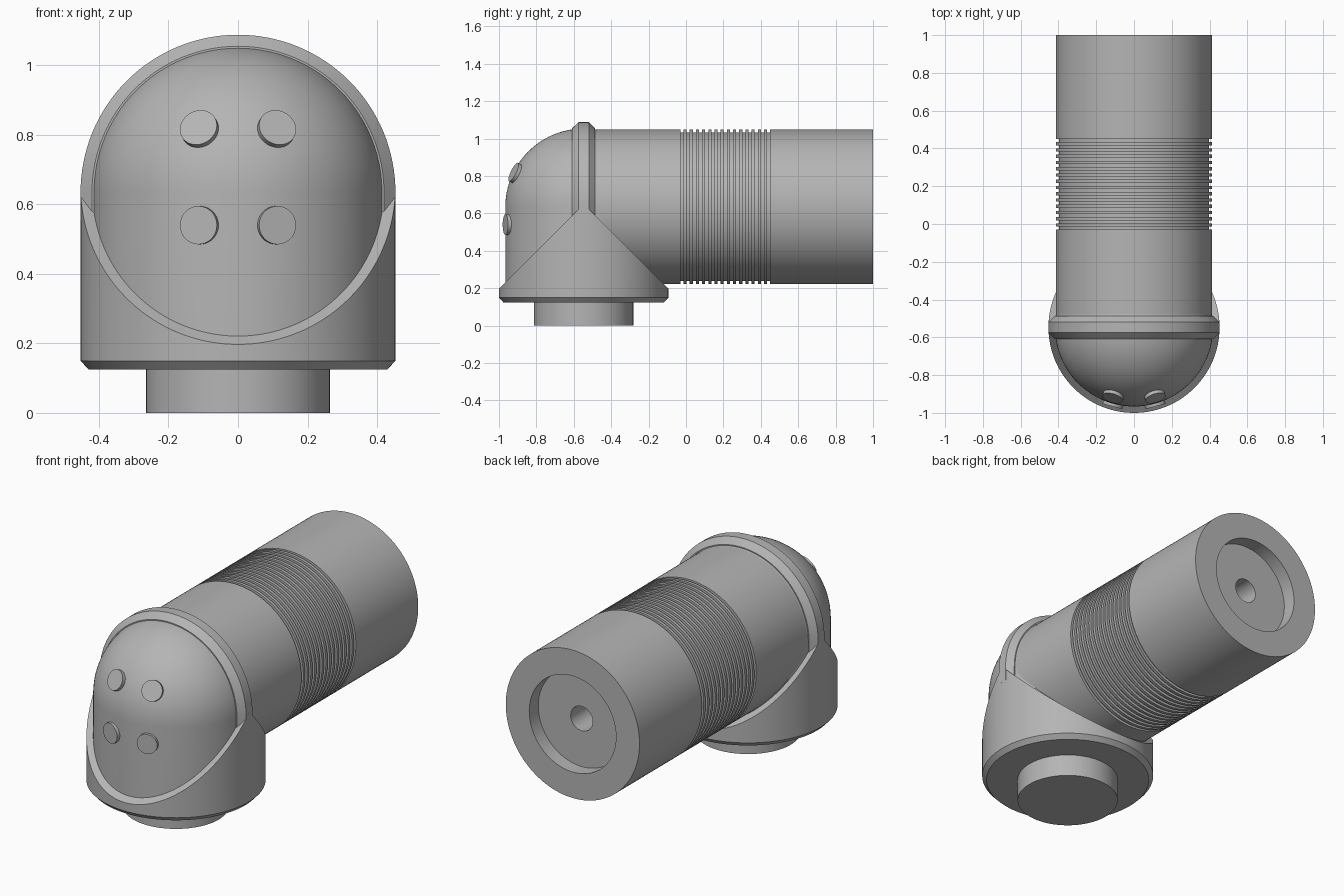
import bpy, bmesh
from math import sin, cos, pi, sqrt, radians
from mathutils import Vector, Matrix

cube = bpy.data.objects.get("Cube")
if cube:
    bpy.data.objects.remove(cube)

CY = -0.547        # y of the upright axis
CZ = 0.635         # z of the horizontal axis
TUBE_R = 0.413
ELBOW_R = 0.419
COLLAR_R = 0.453

grey = bpy.data.materials.new("plain_grey")
grey.use_nodes = True
color = (0.46, 0.46, 0.46, 1)
grey.diffuse_color = color
grey.node_tree.nodes["Principled BSDF"].inputs["Base Color"].default_value = color


def skin(name, rings, wrap=True, caps=False):
    """Join a list of equal point rings into a surface."""
    bm = bmesh.new()
    rows = [[bm.verts.new(p) for p in ring] for ring in rings]
    n = len(rows[0])
    for a, b in zip(rows, rows[1:]):
        for i in range(n if wrap else n - 1):
            j = (i + 1) % n
            bm.faces.new((a[i], a[j], b[j], b[i]))
    if caps:
        bm.faces.new(rows[0])
        bm.faces.new(rows[-1])
    bmesh.ops.remove_doubles(bm, verts=bm.verts, dist=1e-5)
    bmesh.ops.recalc_face_normals(bm, faces=bm.faces)
    mesh = bpy.data.meshes.new(name)
    bm.to_mesh(mesh)
    bm.free()
    mesh.materials.append(grey)
    obj = bpy.data.objects.new(name, mesh)
    bpy.context.collection.objects.link(obj)
    bpy.ops.object.select_all(action='DESELECT')
    obj.select_set(True)
    bpy.context.view_layer.objects.active = obj
    bpy.ops.object.shade_smooth_by_angle(angle=radians(30))
    return obj


def lathe(name, profile, origin, axis=(0, 0, 1), segs=96):
    """Turn (radius, height) points about an axis."""
    turn = Vector(axis).to_track_quat('Z', 'Y').to_matrix().to_4x4()
    place = Matrix.Translation(origin) @ turn
    rings = [[place @ Vector((r * cos(2 * pi * i / segs), r * sin(2 * pi * i / segs), h))
              for i in range(segs)] for r, h in profile]
    return skin(name, rings)


# Horizontal tube: grooved grip, stepped recess in the rear end
grooves, g_start, g_end = 15, -0.03, 0.45
step = (g_end - g_start) / (2 * grooves - 1)
tube = [(0, CY), (TUBE_R, CY)]
for k in range(grooves):
    y0 = g_start + 2 * k * step
    tube += [(TUBE_R, y0), (0.397, y0), (0.397, y0 + step), (TUBE_R, y0 + step)]
tube += [(TUBE_R, 1), (0.268, 1), (0.268, 0.92), (0.068, 0.92), (0.068, 0.7), (0, 0.7)]
lathe("tube", tube, (0, 0, CZ), (0, 1, 0), 128)

# Elbow body: upright cylinder with a domed top
dome = [(ELBOW_R * cos(a), CZ + ELBOW_R * sin(a)) for a in (i * pi / 48 for i in range(25))]
lathe("elbow_dome", [(0, 0.15), (ELBOW_R, 0.15)] + dome, (0, CY, 0), segs=128)

# Connector stub underneath
lathe("base_stub", [(0, 0), (0.265, 0), (0.265, 0.13), (0, 0.13)], (0, CY, 0))


# Lower collar: upright sleeve mitred at 45 degrees towards front and back
def collar_ring(r, height):
    angles = [2 * pi * i / 160 for i in range(160)]
    return [(r * cos(a), CY + r * sin(a), height(abs(r * sin(a)))) for a in angles]


skin("lower_collar", [
    collar_ring(0, lambda d: 0.125),
    collar_ring(0.43, lambda d: 0.125),
    collar_ring(COLLAR_R, lambda d: 0.15),
    collar_ring(COLLAR_R, lambda d: 0.65 - d),
    collar_ring(0.416, lambda d: CZ + 0.004 - d),
])

# Upper band: chamfered arch over the joint with short straight legs
section = [(0.40, -0.062), (0.42, -0.062), (COLLAR_R, -0.028),
           (COLLAR_R, 0.028), (0.42, 0.06), (0.40, 0.06)]
arch = [(cos(pi * i / 64), sin(pi * i / 64), 0) for i in range(65)]
path = [(1, 0, -0.08)] + arch + [(-1, 0, -0.08)]
skin("upper_band", [[(r * c, CY + y, CZ + r * s + drop) for r, y in section]
                    for c, s, drop in path], caps=True)

# Four round buttons set square to the front surface
for row, z in (("upper", 0.815), ("lower", 0.54)):
    for side, x in (("left", 0.11), ("right", -0.11)):
        rise = max(0, z - CZ)
        normal = Vector((x, -sqrt(ELBOW_R ** 2 - x * x - rise * rise), rise)).normalized()
        foot = Vector((0, CY, min(z, CZ))) + normal * 0.40
        lathe(f"{row}_{side}_button", [(0, 0), (0.055, 0), (0.055, 0.034), (0, 0.034)],
              foot, normal, 48)
